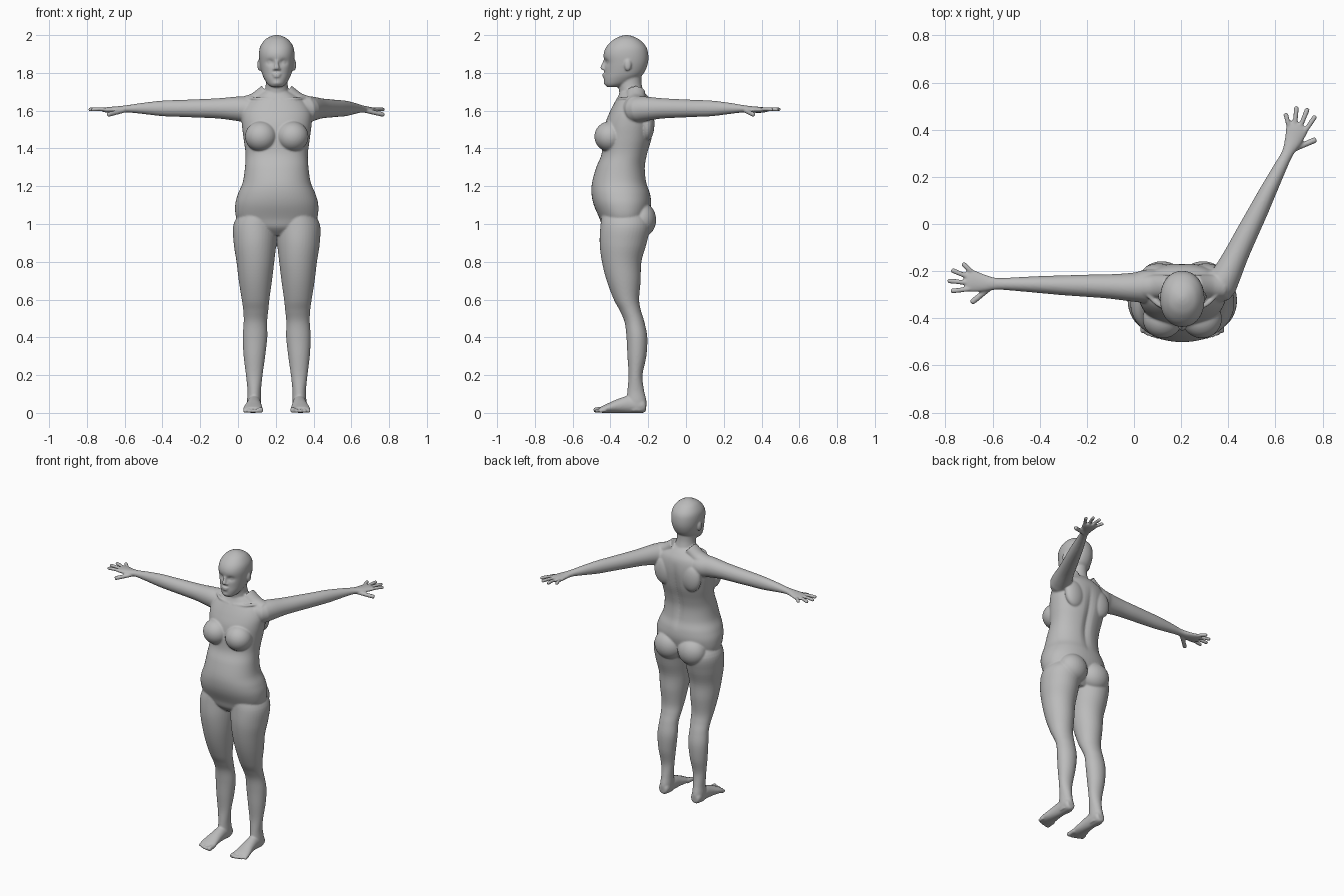
import bpy, bmesh, math
from mathutils import Vector, Matrix

cube = bpy.data.objects.get("Cube")
if cube:
    bpy.data.objects.remove(cube, do_unlink=True)

MID = 0.205                        # the figure's own plane of symmetry
UP, BACK = Vector((0, 0, 1)), Vector((0, 1, 0))
SHOULDER, SWING = Vector((0.36, -0.26, 0)), math.radians(62)
bm = bmesh.new()


def right(p):
    return Vector(p)


def left(p):
    return Vector((2 * MID - p[0], p[1], p[2]))


def left_arm(p):
    """Mirror a point, then swing it backwards about the left shoulder."""
    d = left(p) - SHOULDER
    if d.x > 0:
        d = Matrix.Rotation(SWING, 3, "Z") @ d
    return d + SHOULDER


def resample(rows, steps):
    """Smooth curve through rows of numbers."""
    out = []
    for i in range(len(rows) - 1):
        quad = [rows[max(0, min(len(rows) - 1, i + k))] for k in (-1, 0, 1, 2)]
        for s in range(steps):
            t = s / steps
            out.append([b + 0.5 * t * (c - a + t * (2*a - 5*b + 4*c - d + t * (3*(b - c) + d - a)))
                        for a, b, c, d in zip(*quad)])
    return out + [list(rows[-1])]


def loft(rows, place=right, axis=None, ref=UP, power=2.0, sides=40, steps=5):
    """Skin rows of x, y, z, half width, half depth; returns the vertices."""
    rows = resample(rows, steps)
    centres = [place(r[:3]) for r in rows]
    rings = []
    for i, (c, row) in enumerate(zip(centres, rows)):
        t = axis or (centres[min(i + 1, len(rows) - 1)] - centres[max(i - 1, 0)]).normalized()
        u = ref.cross(t).normalized()
        v = t.cross(u)
        ring = []
        for k in range(sides):
            ang = math.tau * k / sides
            co, si = (math.copysign(abs(f) ** (2 / power), f) for f in (math.cos(ang), math.sin(ang)))
            p = c + u * row[3] * co + v * row[4] * si
            p.z = max(p.z, 0)
            ring.append(bm.verts.new(p))
        rings.append(ring)
    for a, b in zip(rings, rings[1:]):
        for k in range(sides):
            j = (k + 1) % sides
            bm.faces.new((a[k], a[j], b[j], b[k]))
    bm.faces.new(rings[0][::-1])
    bm.faces.new(rings[-1])
    return [v for ring in rings for v in ring]


def column(rows, place=right, **kw):
    """Loft of level rings given as x, z, half width, front y, back y."""
    return loft([(x, (f + b) / 2, z, w, (b - f) / 2) for x, z, w, f, b in rows],
                place, axis=UP, ref=BACK, **kw)


def ellipsoid(place, centre, radii):
    m = Matrix.Translation(place(centre)) @ Matrix.Diagonal((*radii, 1))
    bmesh.ops.create_uvsphere(bm, u_segments=32, v_segments=20, radius=1, matrix=m)


def digit(place, points, radius):
    """Finger or toe with a rounded end."""
    rows = [(*p, radius, radius) for p in points]
    tip, prev = Vector(points[-1]), Vector(points[-2])
    end = tip + (tip - prev).normalized() * radius * 0.6
    rows.append((*end, radius * 0.5, radius * 0.5))
    loft(rows, place, sides=16)


# Torso, with a groove down the spine
torso = [(0.94, .10, -.40, -.25), (0.98, .17, -.44, -.215), (1.03, .213, -.458, -.20),
         (1.10, .220, -.488, -.185), (1.16, .205, -.50, -.19), (1.22, .18, -.497, -.208),
         (1.30, .168, -.475, -.215), (1.37, .165, -.447, -.203), (1.45, .175, -.44, -.18),
         (1.53, .185, -.428, -.168), (1.59, .185, -.405, -.168), (1.64, .16, -.38, -.178),
         (1.675, .11, -.36, -.20), (1.70, .07, -.35, -.225)]
for v in column([(MID, *r) for r in torso], power=2.2, sides=64):
    if v.co.y > -0.3 and 1.15 < v.co.z < 1.62:
        fade = math.sin(math.pi * (v.co.z - 1.15) / 0.47)
        v.co.y -= 0.014 * fade * math.exp(-((v.co.x - MID) / 0.022) ** 2)

# Neck
loft([(MID, -.275, 1.60, .085, .08), (MID, -.283, 1.67, .07, .068),
      (MID, -.297, 1.74, .058, .062), (MID, -.30, 1.81, .06, .065)], axis=UP, ref=BACK)

# Head, with hollow eye sockets
head = [(1.725, .028, -.418, -.36), (1.74, .048, -.43, -.31), (1.77, .067, -.434, -.255),
        (1.80, .079, -.432, -.222), (1.85, .090, -.432, -.202), (1.90, .094, -.436, -.20),
        (1.94, .087, -.42, -.212), (1.975, .063, -.385, -.245), (1.993, .034, -.35, -.28),
        (2.0, .01, -.325, -.305)]
for v in column([(MID, *r) for r in head], power=2.15, sides=72):
    if v.co.y < -0.35:
        dx, dz = abs(v.co.x - MID) - 0.034, v.co.z - 1.856
        v.co.y += 0.014 * math.exp(-(dx / 0.02) ** 2 - (dz / 0.014) ** 2)

# Nose, lips and chin
loft([(MID, -.425, 1.872, .009, .01), (MID, -.434, 1.85, .009, .011),
      (MID, -.440, 1.828, .014, .014), (MID, -.438, 1.816, .012, .010)], axis=UP, ref=BACK, sides=20)
ellipsoid(right, (MID, -.431, 1.793), (.024, .012, .006))
ellipsoid(right, (MID, -.430, 1.781), (.021, .013, .007))
ellipsoid(right, (MID, -.418, 1.748), (.026, .018, .016))

# Torso and head forms that come in pairs
for side in (right, left):
    ellipsoid(side, (.171, -.404, 1.856), (.015, .015, .010))   # eye
    ellipsoid(side, (.192, -.433, 1.820), (.008, .010, .007))   # nostril
    ellipsoid(side, (.114, -.308, 1.842), (.012, .019, .032))   # ear
    ellipsoid(side, (.122, -.402, 1.463), (.085, .083, .081))   # breast
    ellipsoid(side, (.118, -.236, 1.022), (.096, .078, .092))   # buttock
    ellipsoid(side, (.105, -.205, 1.530), (.070, .038, .090))   # shoulder blade
    loft([(.15, -.265, 1.70, .05, .04), (.09, -.265, 1.655, .05, .04),
          (.03, -.265, 1.635, .05, .04)], side, sides=24)       # shoulder slope
    loft([(.19, -.362, 1.655, .01, .01), (.11, -.345, 1.662, .01, .01),
          (.06, -.30, 1.665, .01, .01)], side, sides=12)        # collar bone

# Legs
leg = [(.115, 1.08, .09, -.44, -.22), (.093, 1.0, .116, -.452, -.19), (.090, 0.9, .113, -.457, -.208),
       (.092, 0.8, .100, -.445, -.236), (.092, 0.7, .088, -.42, -.24), (.093, 0.6, .073, -.382, -.248),
       (.094, .54, .066, -.35, -.238), (.092, .48, .062, -.325, -.22), (.090, 0.4, .065, -.315, -.205),
       (.087, 0.3, .057, -.31, -.21), (.086, 0.2, .044, -.304, -.23), (.086, .12, .036, -.31, -.222),
       (.085, .06, .037, -.315, -.209), (.085, .01, .033, -.31, -.213)]
# Feet, heel to ball
foot = [(.085, -.211, .033, .022, .022), (.085, -.23, .040, .035, .040), (.085, -.30, .045, .037, .046),
        (.083, -.36, .037, .042, .037), (.080, -.41, .026, .050, .026), (.079, -.44, .019, .051, .019),
        (.079, -.455, .016, .046, .014)]
for side in (right, left):
    column(leg, side)
    loft(foot, side, axis=-BACK)
    for i in range(5):
        r = 0.0145 if i == 0 else 0.0105
        x, tip = 0.119 - 0.0205 * i, -0.481 + 0.003 * i * i / 2
        digit(side, [(x, -.425, r + .004), (x, (tip - .425) / 2, r + .002), (x, tip, r)], r)

# Arms, from inside the shoulder to the knuckles
arm = [(.14, -.265, 1.60, .070, .072), (.06, -.265, 1.605, .072, .070), (0, -.268, 1.61, .062, .065),
       (-.1, -.265, 1.612, .052, .054), (-.2, -.262, 1.612, .047, .049), (-.3, -.26, 1.612, .042, .045),
       (-.4, -.257, 1.612, .036, .041), (-.5, -.255, 1.612, .029, .030), (-.58, -.254, 1.61, .025, .020),
       (-.64, -.25, 1.606, .037, .017), (-.69, -.242, 1.604, .047, .015), (-.715, -.24, 1.604, .038, .010)]
# Knuckle and tip of each finger, on the hand's plane
fingers = [(-.69, -.275, -.772, -.284), (-.70, -.25, -.785, -.241),
           (-.70, -.226, -.770, -.197), (-.685, -.206, -.724, -.170)]
for side in (right, left_arm):
    loft(arm, side)
    for x, y, tx, ty in fingers:
        digit(side, [(x, y, 1.604), ((x + tx) / 2, (y + ty) / 2, 1.608), (tx, ty, 1.606)], 0.0105)
    digit(side, [(-.60, -.262, 1.602), (-.645, -.298, 1.590), (-.685, -.33, 1.580)], 0.0125)

# Fuse everything into one continuous skin
bmesh.ops.recalc_face_normals(bm, faces=bm.faces[:])
mesh = bpy.data.meshes.new("body")
bm.to_mesh(mesh)
bm.free()
body = bpy.data.objects.new("body", mesh)
bpy.context.collection.objects.link(body)

skin = bpy.data.materials.new("plain grey")
skin.use_nodes = True
grey = (0.5, 0.5, 0.5, 1)
skin.diffuse_color = grey
skin.node_tree.nodes["Principled BSDF"].inputs["Base Color"].default_value = grey
mesh.materials.append(skin)

fuse = body.modifiers.new("fuse", "REMESH")
fuse.mode = "VOXEL"
fuse.voxel_size = 0.005
fuse.use_smooth_shade = True
soften = body.modifiers.new("soften", "SMOOTH")
soften.factor = 0.5
soften.iterations = 7

bpy.ops.object.select_all(action="DESELECT")
body.select_set(True)
bpy.context.view_layer.objects.active = body
bpy.ops.object.convert(target="MESH")
bpy.ops.object.shade_smooth()
